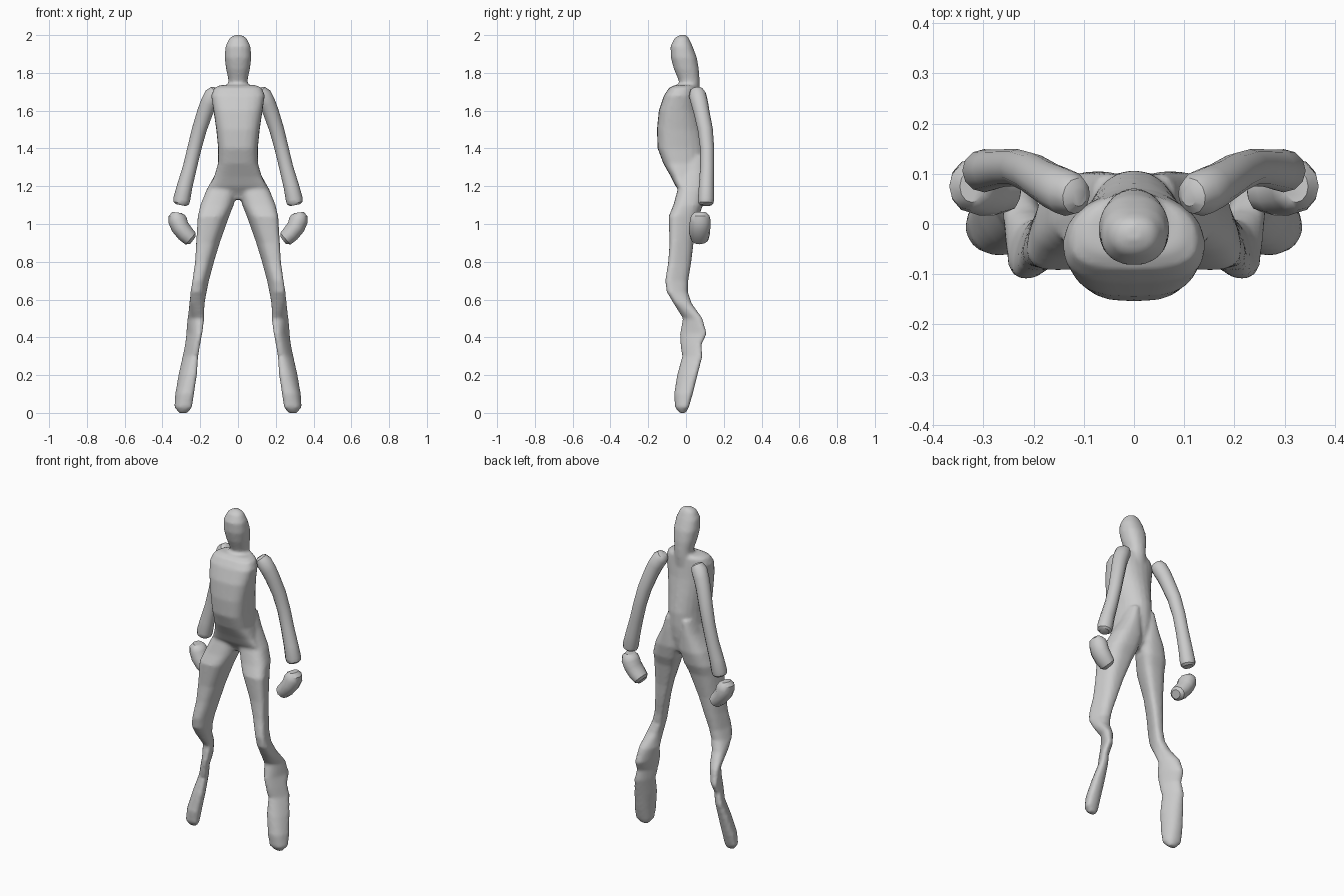
import bpy, bmesh, math
from mathutils import Vector

grey = bpy.data.materials.new("light grey")
grey.diffuse_color = (0.6, 0.6, 0.6, 1)


def finish(bm, name):
    bmesh.ops.recalc_face_normals(bm, faces=bm.faces)
    me = bpy.data.meshes.new(name)
    bm.to_mesh(me)
    bm.free()
    me.materials.append(grey)
    ob = bpy.data.objects.new(name, me)
    bpy.context.collection.objects.link(ob)
    return ob


def skin(bm, rings):
    loops = [[bm.verts.new(p) for p in r] for r in rings]
    n = len(loops[0])
    for a, b in zip(loops, loops[1:]):
        for i in range(n):
            j = (i + 1) % n
            bm.faces.new((a[i], a[j], b[j], b[i]))
    bm.faces.new(loops[0])
    bm.faces.new(loops[-1])


def section(z, x0, x1, yf, yb, ym, pf, pb, lean=0, n=24):
    """Horizontal outline: widest at ym, exponents set front and back roundness,
    lean turns the long axis inside the same bounding box."""
    c, w, pts = (x0 + x1) / 2, (x1 - x0) / 2, []
    for i in range(n):
        t = 2 * math.pi * i / n
        co, si = math.cos(t), math.sin(t)
        p = pb if si > 0 else pf
        d = (yb - ym) if si > 0 else (ym - yf)
        x = math.copysign(abs(co) ** p, co)
        y = math.copysign(abs(si) ** p, si)
        x = lean * y + math.sqrt(1 - lean * lean) * x
        pts.append((c + x * w, ym + y * d, z))
    return pts


body = bmesh.new()

# head and neck: z, half width, front, back
HEAD = [(2.0, .02, -.035, .0), (1.985, .045, -.06, .015), (1.94, .066, -.082, .035),
        (1.88, .071, -.08, .058), (1.82, .063, -.064, .068), (1.77, .052, -.043, .071),
        (1.73, .05, -.03, .071), (1.66, .055, -.03, .065)]
skin(body, [section(z, -w, w, f, b, (f + b) / 2, .9, .9) for z, w, f, b in HEAD])

# torso: z, half width, front, back
TORSO = [(1.735, .095, -.06, .055), (1.72, .127, -.09, .06), (1.68, .142, -.117, .063),
         (1.6, .13, -.144, .072), (1.5, .115, -.154, .09), (1.4, .105, -.15, .107),
         (1.32, .106, -.12, .107), (1.25, .127, -.08, .1), (1.2, .15, -.055, .09),
         (1.16, .12, -.025, .08), (1.13, .05, -.01, .05)]
skin(body, [section(z, -w, w, f, b, f * .35, .7, .95) for z, w, f, b in TORSO])

# legs: z, inner x, outer x, front, back, lean, squareness
LEG = [(1.36, .02, .085, -.05, .1, 0, .85), (1.28, .01, .112, -.05, .105, 0, .85),
       (1.18, .002, .167, -.045, .105, -.1, .8), (1.1, .024, .198, -.067, .09, -.15, .75),
       (1.04, .05, .21, -.092, .067, -.25, .7), (.9, .1, .218, -.087, .04, -.35, .7),
       (.8, .13, .224, -.094, .028, -.4, .7), (.7, .157, .238, -.11, .012, -.45, .7),
       (.64, .168, .249, -.102, .01, -.35, .75), (.58, .177, .258, -.066, .03, 0, .8),
       (.5, .18, .266, -.016, .087, .55, .85), (.42, .192, .271, -.032, .11, .7, .8),
       (.36, .203, .278, -.03, .082, .7, .8), (.3, .213, .291, -.02, .087, .65, .8),
       (.2, .22, .313, -.047, .061, .5, .8), (.1, .235, .331, -.063, .036, .35, .8),
       (.03, .245, .336, -.058, .015, .3, .8), (.0, .265, .312, -.035, .0, 0, .85)]
for s in (-1, 1):
    rings = [section(z, a, b, f, k, (f + k) / 2, q, q, lean) for z, a, b, f, k, lean, q in LEG]
    skin(body, [[(s * x, y, z) for x, y, z in r] for r in rings])

# fuse head, torso and legs into one skin
ob = finish(body, "body")
m = ob.modifiers.new("fuse", 'REMESH')
m.mode, m.voxel_size, m.use_smooth_shade = 'VOXEL', .01, True
m = ob.modifiers.new("soften", 'SMOOTH')
m.factor, m.iterations = .5, 3


def tube(name, path, s, n=12):
    """Round limb along a path of (x, y, z, radius in plane, radius across)."""
    bm, rings = bmesh.new(), []
    pts = [Vector(p[:3]) for p in path]
    for i, p in enumerate(path):
        t = (pts[min(i + 1, len(pts) - 1)] - pts[max(i - 1, 0)]).normalized()
        u = t.cross(Vector((0, 1, 0))).normalized()
        v = u.cross(t)
        rings.append([pts[i] + u * p[3] * math.cos(2 * math.pi * k / n)
                      + v * p[4] * math.sin(2 * math.pi * k / n) for k in range(n)])
    skin(bm, [[(s * q.x, q.y, q.z) for q in r] for r in rings])
    o = finish(bm, name)
    bpy.ops.object.select_all(action='DESELECT')
    o.select_set(True)
    bpy.context.view_layer.objects.active = o
    bpy.ops.object.shade_smooth_by_angle(angle=math.radians(35))


ARM = [(.109, .055, 1.713, .018, .02), (.115, .056, 1.705, .034, .036), (.132, .061, 1.683, .045, .046),
       (.155, .072, 1.64, .044, .045), (.175, .083, 1.59, .042, .042), (.205, .102, 1.5, .039, .04),
       (.231, .112, 1.4, .037, .037), (.255, .112, 1.3, .037, .037), (.282, .108, 1.2, .041, .04),
       (.298, .106, 1.13, .045, .043), (.301, .105, 1.11, .041, .04), (.303, .105, 1.1, .028, .03)]
HAND = [(.323, .075, 1.061, .024, .032), (.325, .075, 1.045, .043, .048), (.32, .076, 1.02, .05, .055),
        (.307, .073, .985, .048, .056), (.279, .072, .949, .046, .055), (.252, .073, .923, .041, .048),
        (.24, .074, .914, .026, .03)]
for s, side in ((-1, "right"), (1, "left")):
    tube(side + "_arm", ARM, s)
    tube(side + "_hand", HAND, s)
